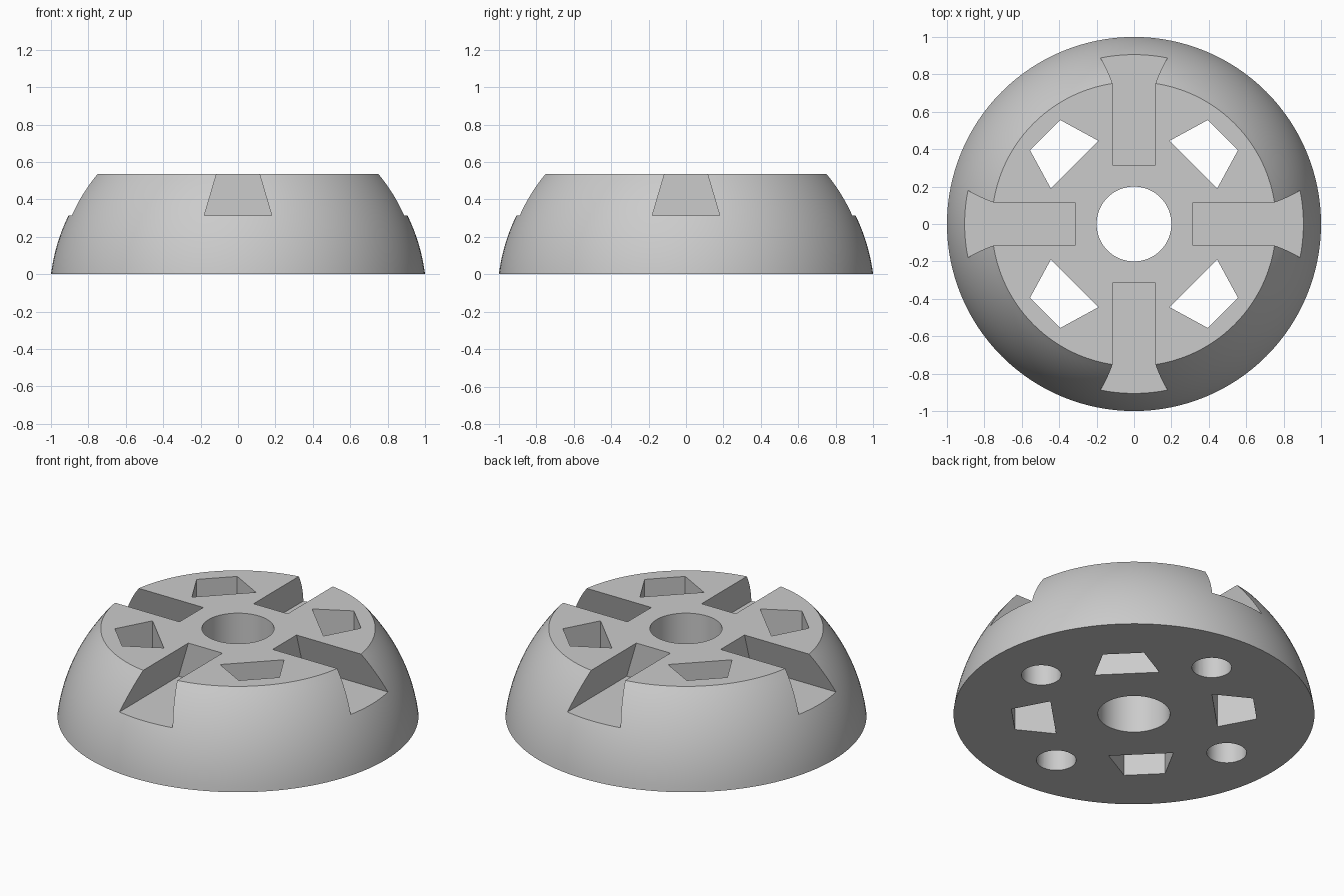
import bpy, bmesh
from math import sin, cos, pi, sqrt, radians
from mathutils import Vector, Matrix

if "Cube" in bpy.data.objects:
    bpy.data.objects.remove(bpy.data.objects["Cube"])

HEIGHT, BORE, FLOOR = 0.535, 0.2, 0.315
CENTRE_Z, SEGMENTS, RINGS = -0.127, 128, 16

grey = bpy.data.materials.new("plain grey")
grey.use_nodes = True
grey.diffuse_color = (0.6, 0.6, 0.6, 1)
grey.node_tree.nodes["Principled BSDF"].inputs["Base Color"].default_value = (0.6, 0.6, 0.6, 1)


def make_object(name, bm):
    bmesh.ops.recalc_face_normals(bm, faces=bm.faces)
    mesh = bpy.data.meshes.new(name)
    bm.to_mesh(mesh)
    bm.free()
    mesh.materials.append(grey)
    obj = bpy.data.objects.new(name, mesh)
    bpy.context.collection.objects.link(obj)
    return obj


def prism(bm, points, direction, angle):
    """Extrude a flat outline along a direction, turned about z."""
    face = bm.faces.new([bm.verts.new(p) for p in points])
    ext = bmesh.ops.extrude_face_region(bm, geom=[face])["geom"]
    top = [v for v in ext if isinstance(v, bmesh.types.BMVert)]
    bmesh.ops.translate(bm, verts=top, vec=Vector(direction))
    bmesh.ops.rotate(bm, verts=list(face.verts) + top, cent=(0, 0, 0),
                     matrix=Matrix.Rotation(angle, 3, "Z"))


# Domed body with a central bore, lathed from a closed profile
radius = sqrt(1 + CENTRE_Z ** 2)
profile = [(BORE, 0)]
for i in range(RINGS + 1):
    z = HEIGHT * i / RINGS
    profile.append((sqrt(radius ** 2 - (z - CENTRE_Z) ** 2), z))
profile.append((BORE, HEIGHT))
bm = bmesh.new()
rings = [[bm.verts.new((r * cos(2 * pi * s / SEGMENTS), r * sin(2 * pi * s / SEGMENTS), z))
          for r, z in profile] for s in range(SEGMENTS)]
for s in range(SEGMENTS):
    a, b = rings[s], rings[(s + 1) % SEGMENTS]
    for k in range(len(profile)):
        n = (k + 1) % len(profile)
        bm.faces.new((a[k], b[k], b[n], a[n]))
body = make_object("domed_hub", bm)

# Cutters: open dovetail slots, upright dovetail sockets, round blind holes
cut = bmesh.new()
slope = (0.18 - 0.115) / (HEIGHT - FLOOR)
lip_z = HEIGHT + 0.1
lip = 0.115 - slope * 0.1
for i in range(4):
    turn = i * pi / 2
    prism(cut, [(0.315, -0.18, FLOOR), (0.315, 0.18, FLOOR),
                (0.315, lip, lip_z), (0.315, -lip, lip_z)], (1, 0, 0), turn)
    prism(cut, [(0.449, -0.18, -0.1), (0.449, 0.18, -0.1),
                (0.672, 0.114, -0.1), (0.672, -0.114, -0.1)], (0, 0, 1), turn + pi / 4)
    circle = [(0.67 + 0.11 * cos(2 * pi * s / 48), 0.11 * sin(2 * pi * s / 48), -0.1)
              for s in range(48)]
    prism(cut, circle, (0, 0, 0.33), turn)
cutter = make_object("recess_cutter", cut)
cutter.hide_render = True

# Cut the recesses, then drop the cutter
bpy.ops.object.select_all(action="DESELECT")
body.select_set(True)
bpy.context.view_layer.objects.active = body
mod = body.modifiers.new("recesses", "BOOLEAN")
mod.operation = "DIFFERENCE"
mod.solver = "EXACT"
mod.object = cutter
bpy.ops.object.modifier_apply(modifier=mod.name)
bpy.data.objects.remove(cutter)

bpy.ops.object.shade_smooth_by_angle(angle=radians(25))
